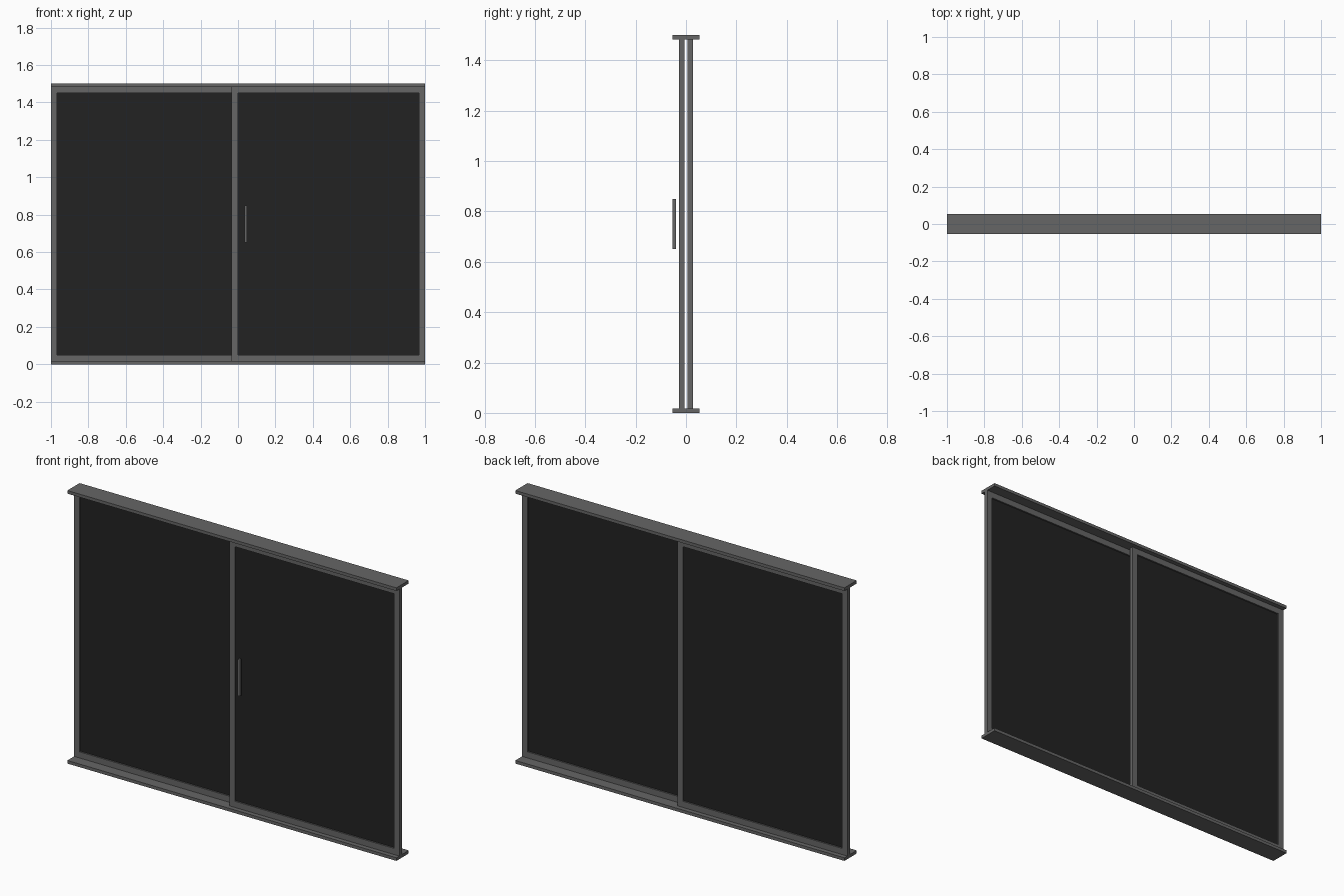
import bpy, bmesh
from mathutils import Matrix, Vector

if "Cube" in bpy.data.objects:
    bpy.data.objects.remove(bpy.data.objects["Cube"])


def material(name, rgb):
    m = bpy.data.materials.new(name)
    m.diffuse_color = (*rgb, 1.0)
    m.use_nodes = True
    m.node_tree.nodes["Principled BSDF"].inputs["Base Color"].default_value = m.diffuse_color
    return m


METAL = material("grey_metal", (0.133, 0.133, 0.133))
GLASS = material("dark_glass", (0.016, 0.016, 0.016))


def build(name, mat, boxes):
    """One object made of boxes given as (low corner, high corner)."""
    bm = bmesh.new()
    for lo, hi in boxes:
        lo, hi = Vector(lo), Vector(hi)
        mtx = Matrix.Translation((lo + hi) / 2) @ Matrix.Diagonal((*(hi - lo), 1.0))
        bmesh.ops.create_cube(bm, size=1.0, matrix=mtx)
    me = bpy.data.meshes.new(name)
    bm.to_mesh(me)
    bm.free()
    me.materials.append(mat)
    ob = bpy.data.objects.new(name, me)
    bpy.context.collection.objects.link(ob)
    return ob


W, H = 1.0, 1.5            # half width, height
RAIL, RAIL_Y = 0.017, 0.0533
BAR = 0.0335               # frame bar width
Y0, Y1 = 0.0055, 0.028     # panel depth range, away from the centre
Z0, Z1 = RAIL, H - RAIL

# Top and bottom tracks
build("bottom_track", METAL, [((-W, -RAIL_Y, 0), (W, RAIL_Y, RAIL))])
build("top_track", METAL, [((-W, -RAIL_Y, Z1), (W, RAIL_Y, H))])

# Two identical sliding panels, the back one turned half round
for side, s in (("front", 1), ("back", -1)):
    def box(x0, x1, y0, y1, z0, z1):
        xs, ys = sorted((s * x0, s * x1)), sorted((s * y0, s * y1))
        return (xs[0], ys[0], z0), (xs[1], ys[1], z1)

    build(side + "_panel_frame", METAL, [
        box(-BAR, 0, -Y1, -Y0, Z0, Z1),
        box(W - BAR, W, -Y1, -Y0, Z0, Z1),
        box(0, W - BAR, -Y1, -Y0, Z0, Z0 + BAR),
        box(0, W - BAR, -Y1, -Y0, Z1 - BAR, Z1)])
    mid = -(Y0 + Y1) / 2
    build(side + "_panel_glass", GLASS, [
        box(0, W - BAR, mid - 0.003, mid + 0.003, Z0 + BAR, Z1 - BAR)])

# Upright pull handle in front of the front panel
build("pull_handle", METAL, [((0.035, -0.0533, 0.65), (0.0485, -0.039, 0.85))])
